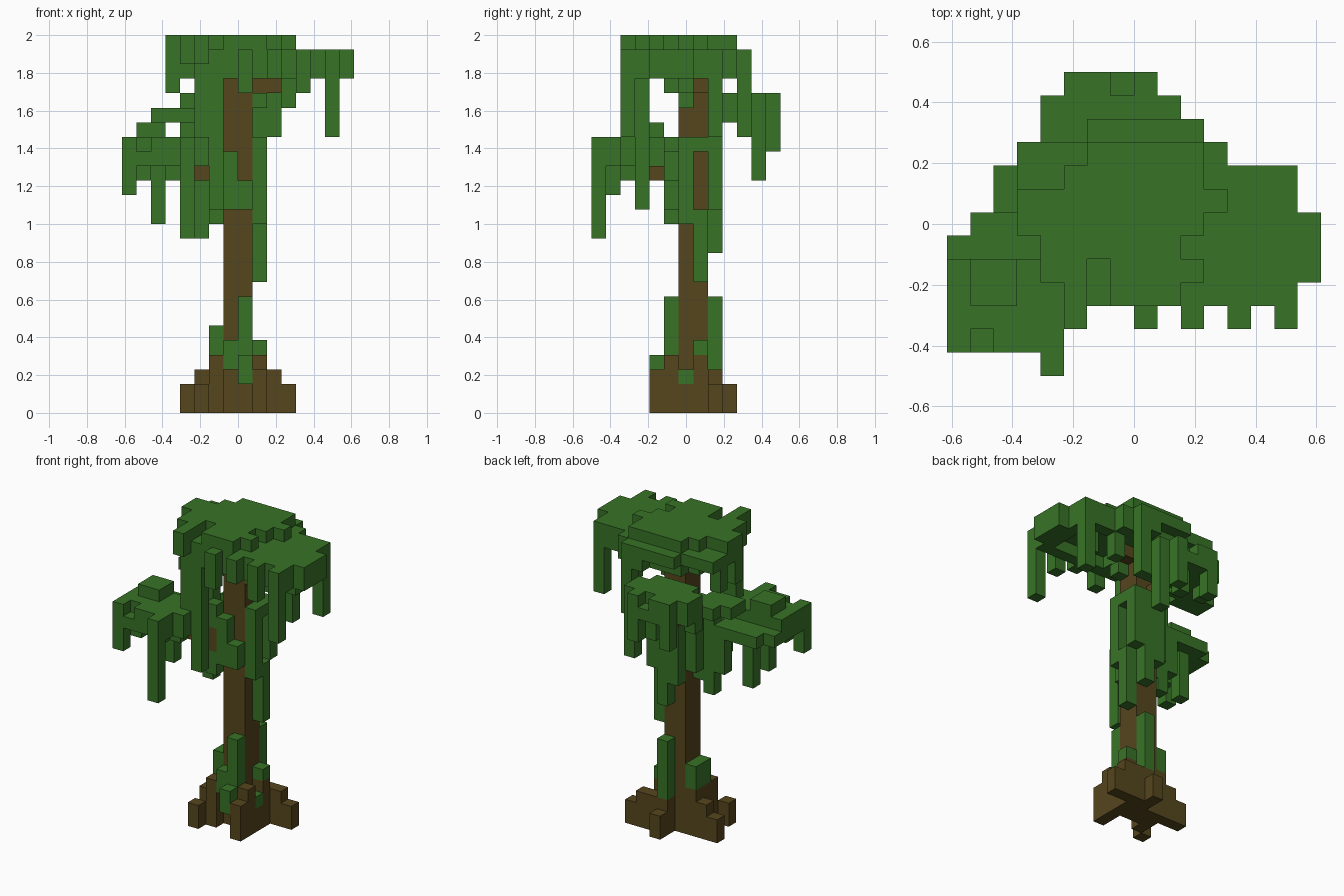
import bpy
import bmesh
from mathutils import Vector

UNIT = 1 / 13                     # one block; the tree is 26 blocks tall
OFFSET = Vector((0, -6.5, 0))     # block rows in y are counted from the front
owner = {}                        # block -> part name, first part keeps the block

default = bpy.data.objects.get("Cube")
if default:
    bpy.data.objects.remove(default, do_unlink=True)


def flat_material(name, colour):
    mat = bpy.data.materials.new(name)
    mat.use_nodes = True
    mat.diffuse_color = colour
    shader = mat.node_tree.nodes["Principled BSDF"]
    shader.inputs["Base Color"].default_value = colour
    shader.inputs["Roughness"].default_value = 1
    return mat


def fill(part, xs, ys, zs):
    """Fill a box of blocks given by its edge positions."""
    for x in range(*xs):
        for y in range(*ys):
            for z in range(*zs):
                owner.setdefault((x, y, z), part)


def column(part, x, y, bottom, top):
    """Fill one upright stack of blocks."""
    fill(part, (x, x + 1), (y, y + 1), (bottom, top))


def layer(part, first_row, spans, bottom, top):
    """Fill a slab, one span of x per row, from front to back."""
    for row, span in enumerate(spans, first_row):
        fill(part, span, (row, row + 1), (bottom, top))


def carve(xs, ys, zs):
    """Remove a box of blocks to leave a notch or hollow."""
    for x in range(*xs):
        for y in range(*ys):
            for z in range(*zs):
                owner.pop((x, y, z), None)


# Trunk and branches
fill("trunk", (-1, 1), (6, 8), (0, 24))
fill("upper_branch", (1, 3), (7, 8), (22, 23))
column("lower_branch", -2, 5, 15, 17)
column("lower_branch", -3, 4, 16, 17)
column("back_branch", -1, 8, 18, 20)

# Roots: separate arms stepped down away from the trunk
column("front_right_root", 1, 5, 0, 4)
column("front_right_root", 1, 4, 0, 3)
column("front_left_root", -2, 5, 0, 4)
column("front_left_root", -3, 4, 0, 2)
fill("left_root", (-2, -1), (6, 8), (0, 4))
column("left_root", -3, 7, 0, 3)
column("left_root", -4, 7, 0, 2)
column("right_root", 1, 7, 0, 4)
fill("right_root", (1, 3), (8, 9), (0, 3))
column("right_root", 3, 8, 0, 2)
column("right_root", 1, 6, 0, 2)
column("back_root", 0, 8, 0, 3)
column("back_root", 0, 9, 0, 2)

# Moss climbing the foot of the trunk
column("base_moss", 0, 4, 2, 4)
column("base_moss", 0, 5, 3, 8)
column("base_moss", -1, 5, 3, 5)
fill("base_moss", (-2, -1), (6, 8), (4, 6))
column("base_moss", 1, 7, 4, 5)
column("base_moss", 1, 6, 2, 3)
column("base_moss", 0, 8, 3, 8)

# Vines clinging to the trunk
column("trunk_vines", -1, 5, 14, 18)
column("trunk_vines", 0, 5, 14, 16)
column("trunk_vines", -2, 5, 13, 19)
column("trunk_vines", -2, 6, 13, 18)
column("trunk_vines", -2, 7, 14, 19)
column("trunk_vines", 1, 6, 13, 19)
column("trunk_vines", 1, 7, 9, 14)
column("trunk_vines", 1, 7, 18, 19)
column("trunk_vines", 1, 8, 14, 19)
column("trunk_vines", 0, 8, 11, 19)
column("trunk_vines", -1, 8, 13, 18)
column("trunk_vines", 1, 6, 21, 22)

# Top crown: a small cap on a wide slab, hollow underneath
layer("crown_cap", 3, [(-3, 2), (-4, 3), (-4, 2), (-5, 3), (-5, 4),
                       (-3, 3), (-2, 3)], 25, 26)
carve((-2, -1), (3, 5), (25, 26))
layer("crown", 3, [(-3, 7), (-4, 8), (-4, 8), (-5, 8), (-5, 7),
                   (-5, 7), (-5, 4), (-2, 3)], 24, 25)
layer("crown", 3, [(-2, 7), (-3, 8), (-3, 8), (-4, 8), (-4, 7),
                   (-3, 7), (-2, 4), (1, 3)], 23, 24)
carve((1, 6), (4, 8), (23, 24))

# Fronds hanging from the crown
column("crown_fronds", -3, 2, 24, 26)
column("crown_fronds", -3, 3, 19, 24)
column("crown_fronds", -2, 3, 14, 25)
for x, bottom in ((0, 22), (2, 23), (4, 22), (6, 19)):
    column("crown_fronds", x, 2, bottom, 25)
column("crown_fronds", 6, 8, 19, 23)
column("crown_fronds", 4, 6, 22, 25)
column("crown_fronds", 3, 8, 21, 23)
column("crown_fronds", 2, 10, 19, 23)
column("crown_fronds", -5, 6, 22, 24)
column("crown_fronds", -5, 8, 22, 24)
column("crown_fronds", 0, 5, 22, 23)

# Low front canopy
layer("low_canopy", 1, [(-8, -3), (-8, -3), (-8, -3), (-8, -3)], 17, 19)
layer("low_canopy", 5, [(-8, -3), (-7, -2)], 17, 18)
fill("low_canopy", (-7, -5), (3, 5), (19, 20))
carve((-7, -6), (1, 2), (18, 19))
column("low_fronds", -3, 2, 17, 19)
column("low_fronds", -4, 0, 12, 19)
column("low_fronds", -8, 1, 15, 17)
column("low_fronds", -7, 2, 16, 17)
column("low_fronds", -5, 2, 16, 17)
column("low_fronds", -6, 5, 13, 17)
column("low_fronds", -4, 3, 16, 17)
column("low_fronds", -3, 6, 12, 20)
column("low_fronds", -4, 6, 14, 17)

# Middle back canopy
layer("back_canopy", 7, [(-6, -3), (-6, -2), (-5, 1), (-4, 2),
                         (-4, 2), (-3, 1)], 20, 21)
layer("back_canopy", 9, [(-3, 1), (-4, 2), (-4, 2), (-3, 1)], 21, 22)
carve((-1, 0), (12, 13), (21, 22))
column("back_fronds", 1, 10, 19, 20)
column("back_fronds", 1, 11, 16, 20)
column("back_fronds", 0, 12, 18, 20)
column("back_fronds", -3, 12, 18, 20)
column("back_fronds", -1, 11, 18, 20)
column("back_fronds", -4, 10, 19, 20)

leaf = flat_material("leaf_green", (0.039, 0.172, 0.02, 1))
bark = flat_material("bark_brown", (0.092, 0.061, 0.0126, 1))


def build(part):
    """Make one mesh from the outward faces of a part's blocks."""
    bm = bmesh.new()
    for block in (b for b, name in owner.items() if name == part):
        centre = Vector(block) + Vector((0.5, 0.5, 0.5)) + OFFSET
        for axis in range(3):
            for sign in (-1, 1):
                normal = Vector()
                normal[axis] = sign
                beside = tuple(int(b + n) for b, n in zip(block, normal))
                if beside in owner:
                    continue
                u, v = Vector(), Vector()
                u[(axis + 1) % 3] = 0.5
                v[(axis + 2) % 3] = 0.5 * sign
                mid = centre + normal / 2
                corners = (mid - u - v, mid + u - v, mid + u + v, mid - u + v)
                bm.faces.new([bm.verts.new(c * UNIT) for c in corners])
    bmesh.ops.remove_doubles(bm, verts=bm.verts[:], dist=UNIT / 100)
    bmesh.ops.dissolve_limit(bm, angle_limit=0.01, verts=bm.verts[:],
                             edges=bm.edges[:])
    mesh = bpy.data.meshes.new(part)
    bm.to_mesh(mesh)
    bm.free()
    wooden = part.endswith(("trunk", "root", "branch"))
    mesh.materials.append(bark if wooden else leaf)
    bpy.context.scene.collection.objects.link(bpy.data.objects.new(part, mesh))


for part in dict.fromkeys(owner.values()):
    build(part)
